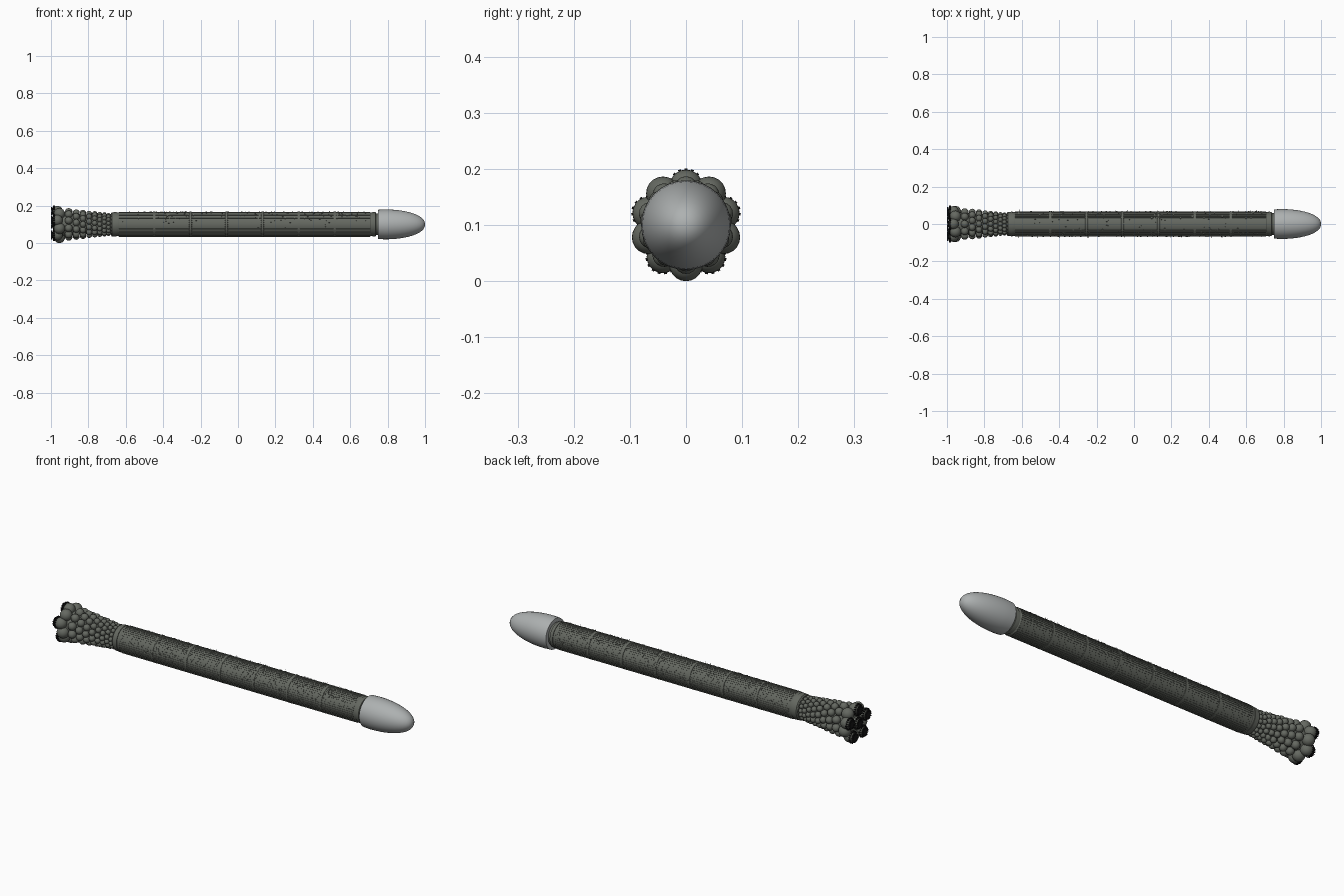
import bpy, bmesh, math, random
from mathutils import Matrix, Vector

random.seed(4)
cube = bpy.data.objects.get("Cube")
if cube:
    bpy.data.objects.remove(cube, do_unlink=True)

CZ = 0.1  # height of the long axis


def material(name, colour):
    m = bpy.data.materials.new(name)
    m.use_nodes = True
    m.diffuse_color = (*colour, 1)
    m.node_tree.nodes["Principled BSDF"].inputs["Base Color"].default_value = (*colour, 1)
    return m


HULL = material("hull grey green", (0.13, 0.14, 0.12))
NOSE = material("nose pale grey", (0.42, 0.44, 0.44))
DARK = material("nozzle black", (0.008, 0.008, 0.008))


def finish(bm, name, mat, smooth=None):
    bmesh.ops.recalc_face_normals(bm, faces=bm.faces)
    me = bpy.data.meshes.new(name)
    bm.to_mesh(me)
    bm.free()
    me.materials.append(mat)
    ob = bpy.data.objects.new(name, me)
    bpy.context.collection.objects.link(ob)
    if smooth:
        bpy.ops.object.select_all(action="DESELECT")
        ob.select_set(True)
        bpy.context.view_layer.objects.active = ob
        bpy.ops.object.shade_smooth_by_angle(angle=math.radians(smooth))
    return ob


def polar(x, r, a):
    return Vector((x, r * math.cos(a), CZ + r * math.sin(a)))


def lathe(name, profile, sides, mat, smooth=None):
    """Revolve (x, radius) points about the long axis."""
    bm = bmesh.new()
    rings = [[bm.verts.new(polar(x, r, math.tau * i / sides)) for i in range(sides)]
             for x, r in profile]
    for a, b in zip(rings, rings[1:]):
        for i in range(sides):
            j = (i + 1) % sides
            bm.faces.new((a[i], a[j], b[j], b[i]))
    bm.faces.new(rings[0])
    bm.faces.new(rings[-1])
    bmesh.ops.remove_doubles(bm, verts=bm.verts, dist=0.00005)
    return finish(bm, name, mat, smooth)


def frame(x, r, a):
    """Local x along the axis, y along the tangent, z outward."""
    return Matrix.Translation(polar(x, r, a)) @ Matrix.Rotation(a - math.pi / 2, 4, "X")


def add_box(bm, m, size):
    bmesh.ops.create_cube(bm, size=1, matrix=m @ Matrix.Diagonal((*size, 1)))


# Pointed nose with a flat back
nose = [(0.748, 0.05), (0.748, 0.078)]
for i in range(13):
    t = math.pi / 2 * i / 12
    nose.append((0.785 + 0.215 * math.sin(t), 0.08 * math.cos(t) ** 0.9 if i < 12 else 0))
lathe("nose_cone", nose, 32, NOSE, 20)
lathe("neck", [(0.72, 0.058), (0.752, 0.058)], 32, HULL, 30)

# Long hull, with end collars
body = [(-0.68, 0.058), (-0.675, 0.064), (-0.65, 0.066), (-0.65, 0.063),
        (-0.64, 0.063), (-0.635, 0.066), (0.705, 0.066), (0.71, 0.063),
        (0.718, 0.063), (0.718, 0.066), (0.735, 0.065), (0.74, 0.056)]
lathe("hull_tube", body, 40, HULL, 30)

# Ring seams along the hull
for k in range(1, 7):
    x = -0.64 + 1.35 * k / 7
    lathe("hull_seam", [(x - 0.008, 0.065), (x - 0.006, 0.068),
                        (x + 0.006, 0.068), (x + 0.008, 0.065)], 40, HULL, 30)

# Lengthwise ribs
bm = bmesh.new()
for i in range(40):
    add_box(bm, frame(0.035, 0.066, math.tau * (i + 0.5) / 40), (1.34, 0.004, 0.003))
finish(bm, "hull_ribs", HULL)

# Small deck fittings and fine masts on the upper half
fittings, masts = bmesh.new(), bmesh.new()
for i in range(420):
    a = random.uniform(-0.3, math.pi + 0.3)
    x = random.uniform(-0.62, 0.69)
    if i % 4:
        size = [random.uniform(0.003, 0.008) for _ in range(2)]
        add_box(fittings, frame(x, 0.067, a), (*size, 0.005))
    else:
        h = random.uniform(0.006, 0.011)
        bmesh.ops.create_cone(masts, cap_ends=True, segments=4, radius1=0.0012,
                              radius2=0.0004, depth=h, matrix=frame(x, 0.066 + h / 2, a))
finish(fittings, "deck_fittings", HULL)
finish(masts, "masts", HULL)

# Flared tail core, clad in staggered rings of globes growing aft
lathe("tail_core", [(-0.97, 0.066), (-0.9, 0.06), (-0.8, 0.052), (-0.67, 0.048)], 30, HULL, 30)
bm = bmesh.new()
x, k = -0.905, 0
while x < -0.67:
    t = (x + 0.905) / 0.235
    size = 0.021 * (1 - t) + 0.010 * t
    count = 10 + round(5 * t)
    for i in range(count):
        a = math.tau * (i + 0.5 * (k % 2)) / count + math.pi / 2
        bmesh.ops.create_uvsphere(bm, u_segments=14, v_segments=9, radius=size,
                                  matrix=frame(x, 0.066 * (1 - t) + 0.050 * t, a))
    x += size * 2 - 0.002
    k += 1
finish(bm, "tail_globes", HULL, 40)

# Stern: five engine globes alternating with five plain ones, and one in the middle
globes, nozzles = bmesh.new(), bmesh.new()
AFT = Matrix.Rotation(-math.pi / 2, 4, "Y")


def nozzle(m):
    """Open cup facing aft, ringed by small teeth."""
    bmesh.ops.create_cone(nozzles, cap_ends=True, segments=20, radius1=0.016,
                          radius2=0.018, depth=0.012, matrix=m @ AFT)
    for j in range(16):
        spin = m @ Matrix.Rotation(math.tau * j / 16, 4, "X")
        add_box(nozzles, spin @ Matrix.Translation((0.008, 0, 0.028)), (0.009, 0.005, 0.006))
        add_box(nozzles, spin @ Matrix.Translation((-0.004, 0, 0.02)), (0.008, 0.004, 0.006))


for i in range(10):
    a = math.pi / 2 + math.tau * i / 10
    engine = i % 2 == 0
    m = frame(-0.966 if engine else -0.955, 0.07, a)
    bmesh.ops.create_uvsphere(globes, u_segments=20, v_segments=12,
                              radius=0.029 if engine else 0.03, matrix=m @ AFT)
    if engine:
        nozzle(m @ Matrix.Translation((-0.026, 0, 0)))
middle = Matrix.Translation((-0.966, 0, CZ))
bmesh.ops.create_uvsphere(globes, u_segments=20, v_segments=12, radius=0.029, matrix=middle @ AFT)
nozzle(middle @ Matrix.Translation((-0.026, 0, 0)))
finish(globes, "stern_globes", HULL, 40)
finish(nozzles, "engine_nozzles", DARK)
